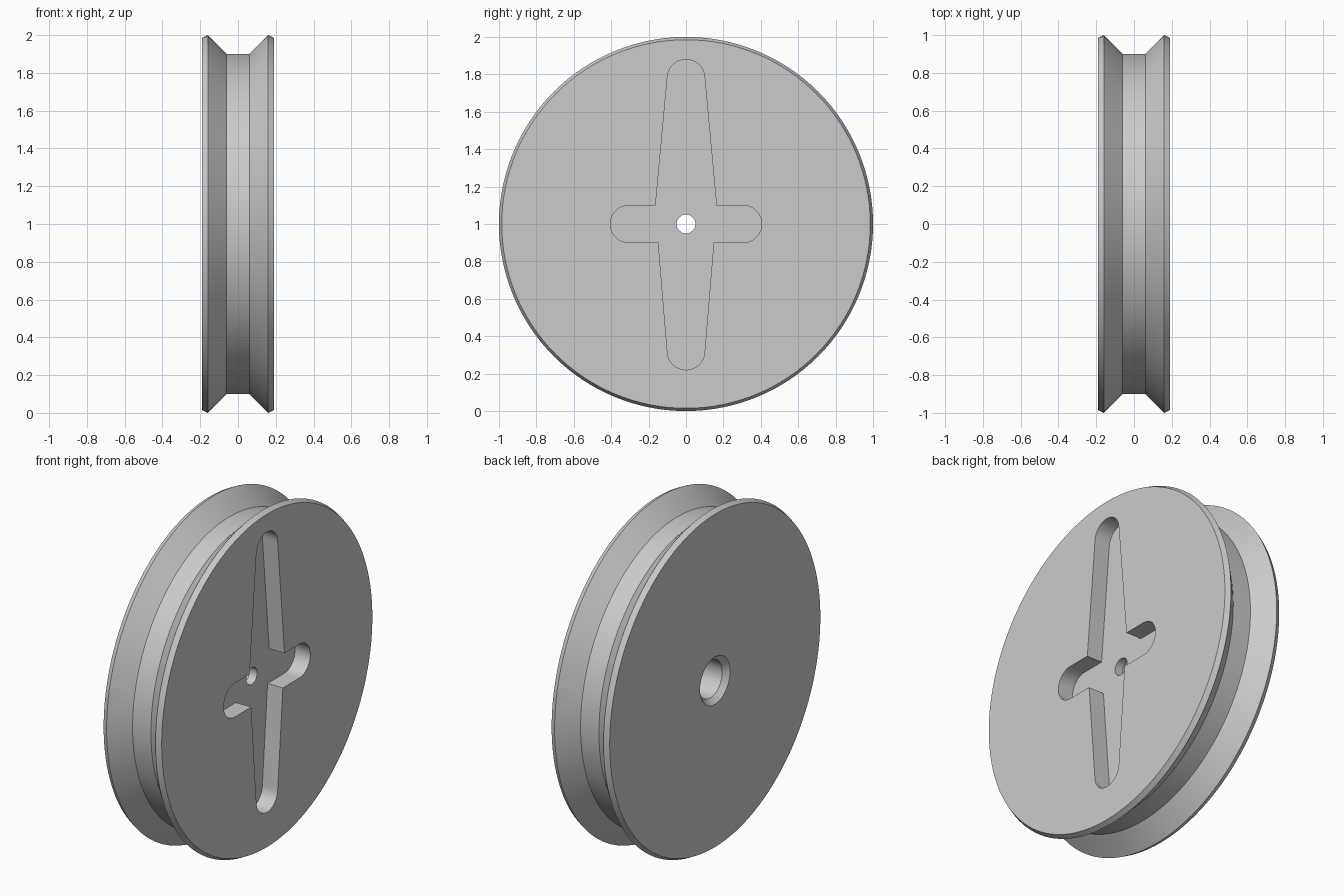
import bpy, bmesh, math
from mathutils import Matrix, Vector

default = bpy.data.objects.get("Cube")
if default:
    bpy.data.objects.remove(default, do_unlink=True)

SEGMENTS = 128
CENTRE = Vector((0, 0, 1))

grey = bpy.data.materials.new("plain grey")
grey.use_nodes = True
colour = (0.6, 0.6, 0.6, 1)
grey.diffuse_color = colour
grey.node_tree.nodes["Principled BSDF"].inputs["Base Color"].default_value = colour


def make_object(name, bm):
    bmesh.ops.recalc_face_normals(bm, faces=bm.faces)
    mesh = bpy.data.meshes.new(name)
    bm.to_mesh(mesh)
    bm.free()
    mesh.materials.append(grey)
    obj = bpy.data.objects.new(name, mesh)
    obj.location = CENTRE
    bpy.context.collection.objects.link(obj)
    return obj


def lathe(name, profile):
    """Turn a closed (x, radius) profile about the x axis."""
    bm = bmesh.new()
    rings = []
    for i in range(SEGMENTS):
        turn = Matrix.Rotation(2 * math.pi * i / SEGMENTS, 3, 'X')
        rings.append([bm.verts.new(turn @ Vector((x, 0, r))) for x, r in profile])
    n = len(profile)
    for i, ring in enumerate(rings):
        after = rings[(i + 1) % SEGMENTS]
        for j in range(n):
            k = (j + 1) % n
            bm.faces.new((ring[j], ring[k], after[k], after[j]))
    return make_object(name, bm)


def round_end(y, z, start, radius=0.1, steps=16):
    """Half circle of (y, z) points, anticlockwise from the start angle."""
    angles = [math.radians(start + 180 * i / steps) for i in range(steps + 1)]
    return [(y + radius * math.cos(a), z + radius * math.sin(a)) for a in angles]


# Grooved wheel with rim chamfers, a wide rear bore and a small through hole
half = 0.19
wheel = lathe("grooved_wheel", [
    (half, 0.05), (half, 0.985), (0.16, 1.0), (0.06, 0.9),
    (-0.06, 0.9), (-0.16, 1.0), (-half, 0.985),
    (-half, 0.14), (-0.16, 0.11), (0.04, 0.11), (0.04, 0.05)])

# Cross-shaped pocket for a servo horn
outline = (round_end(0.305, 0, -90) + [(0.163, 0.1)]
           + round_end(0, 0.78, 0) + [(-0.163, 0.1)]
           + round_end(-0.305, 0, 90) + [(-0.148, -0.1)]
           + round_end(0, -0.68, 180) + [(0.148, -0.1)])
bm = bmesh.new()
base = bm.faces.new([bm.verts.new((0.09, y, z)) for y, z in outline])
grown = bmesh.ops.extrude_face_region(bm, geom=[base], use_keep_orig=True)
bmesh.ops.translate(bm, vec=(0.2, 0, 0),
                    verts=[v for v in grown["geom"] if isinstance(v, bmesh.types.BMVert)])
cutter = make_object("pocket_cutter", bm)
cutter.hide_render = True

cut = wheel.modifiers.new("pocket", 'BOOLEAN')
cut.operation = 'DIFFERENCE'
cut.solver = 'EXACT'
cut.object = cutter

# Bake the pocket, drop the cutter and smooth the curved faces
bpy.ops.object.select_all(action='DESELECT')
wheel.select_set(True)
bpy.context.view_layer.objects.active = wheel
bpy.ops.object.modifier_apply(modifier=cut.name)
bpy.data.objects.remove(cutter, do_unlink=True)
bpy.ops.object.shade_smooth_by_angle(angle=math.radians(25))
